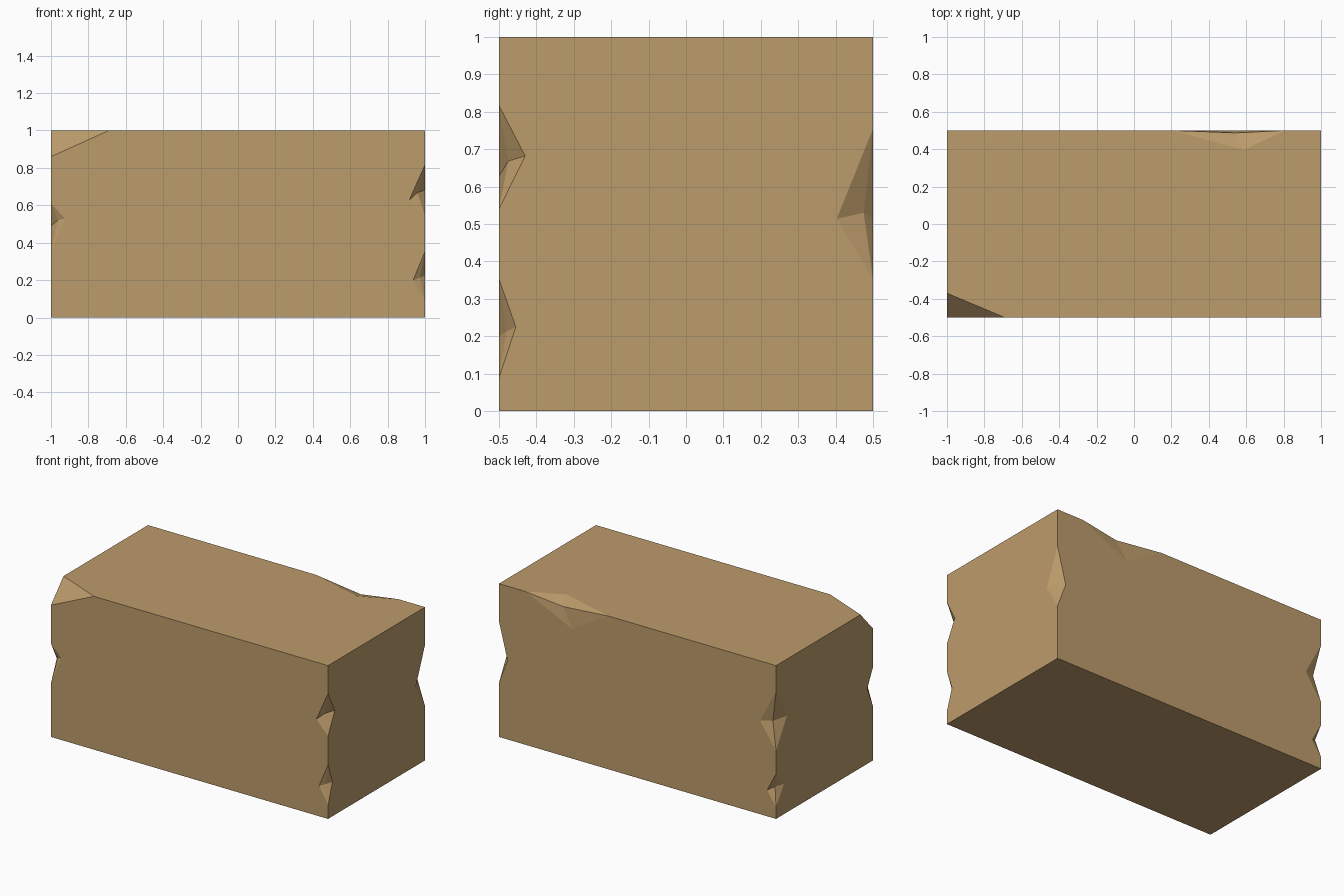
import bpy, bmesh
from itertools import product
from mathutils import Vector as V

if "Cube" in bpy.data.objects:
    bpy.data.objects.remove(bpy.data.objects["Cube"])

# Stone material
stone = bpy.data.materials.new("tan stone")
stone.diffuse_color = (0.507, 0.331, 0.147, 1)
stone.use_nodes = True
stone.node_tree.nodes["Principled BSDF"].inputs["Base Color"].default_value = stone.diffuse_color


def upright_chip(sx, sy, top, bottom, tip_x, tip_y, middle):
    """Chip on a vertical edge; tips are (depth, z), middle is (depth x, depth y, z)."""
    def at(dx, dy, z):
        return V((sx * (1 - dx), sy * (0.5 - dy), z))
    return (at(0, 0, top), at(0, 0, bottom), at(tip_x[0], 0, tip_x[1]),
            at(0, tip_y[0], tip_y[1]), at(*middle))


# Each chip: two ends on the edge, a tip on each neighbouring face, a middle point
chips = [
    upright_chip(1, -1, 0.817, 0.54, (0.085, 0.627), (0.07, 0.682), (0.04, 0.025, 0.668)),
    upright_chip(1, -1, 0.353, 0.088, (0.064, 0.199), (0.045, 0.225), (0.028, 0.02, 0.213)),
    upright_chip(1, 1, 0.755, 0.353, (0.062, 0.515), (0.097, 0.514), (0.038, 0.025, 0.53)),
    upright_chip(-1, -1, 0.61, 0.35, (0.075, 0.53), (0.06, 0.49), (0.037, 0.02, 0.52)),
    upright_chip(-1, 1, 0.83, 0.444, (0.116, 0.61), (0.113, 0.63), (0.04, 0.025, 0.62)),
    upright_chip(-1, 1, 0.294, 0.078, (0.065, 0.17), (0.082, 0.197), (0.025, 0.025, 0.195)),
    # Chip on the top back edge
    (V((0.21, 0.5, 1)), V((0.807, 0.5, 1)), V((0.473, 0.5, 0.847)),
     V((0.583, 0.395, 1)), V((0.545, 0.487, 0.967))),
]

# Broken corner: cut lengths along x, y and z
broken = V((-1, -0.5, 1))
cuts = (V((0.31, 0, 0)), V((0, 0.13, 0)), V((0, 0, -0.14)))

bm = bmesh.new()
verts = {}


def face(points):
    loop = []
    for p in points:
        key = tuple(round(c, 4) for c in p)
        if key not in verts:
            verts[key] = bm.verts.new(p)
        loop.append(verts[key])
    bm.faces.new(loop)


def cut_towards(other):
    d = (other - broken).normalized()
    return broken + max(cuts, key=lambda c: c.dot(d))


# Six block sides, each outline following the chips along its edges
low, high = (-1, -0.5, 0), (1, 0.5, 1)
for axis, side in product(range(3), (low, high)):
    u, v = (axis + 1) % 3, (axis + 2) % 3
    corners = []
    for a, b in ((low, low), (high, low), (high, high), (low, high)):
        c = V()
        c[axis], c[u], c[v] = side[axis], a[u], b[v]
        corners.append(c)
    outline = []
    for i, a in enumerate(corners):
        b = corners[(i + 1) % 4]
        if (a - broken).length < 1e-4:
            outline += [cut_towards(corners[i - 1]), cut_towards(b)]
        else:
            outline.append(a)
        on_edge = [c for c in chips
                   if abs((a - c[0]).length + (c[0] - b).length - (a - b).length) < 1e-5]
        for c in sorted(on_edge, key=lambda c: (c[0] - a).length):
            ends = sorted(c[:2], key=lambda e: (e - a).length)
            tip = next(t for t in c[2:4] if abs(t[axis] - side[axis]) < 1e-5)
            outline += [ends[0], tip, ends[1]]
    face(outline)

# Facets inside the chips and on the broken corner
for a, b, p, q, m in chips:
    for s, t in ((a, p), (p, b), (b, q), (q, a)):
        face((s, t, m))
face([broken + c for c in cuts])

bmesh.ops.recalc_face_normals(bm, faces=bm.faces[:])
mesh = bpy.data.meshes.new("stone_block")
bm.to_mesh(mesh)
bm.free()
mesh.materials.append(stone)
bpy.context.collection.objects.link(bpy.data.objects.new("stone_block", mesh))
